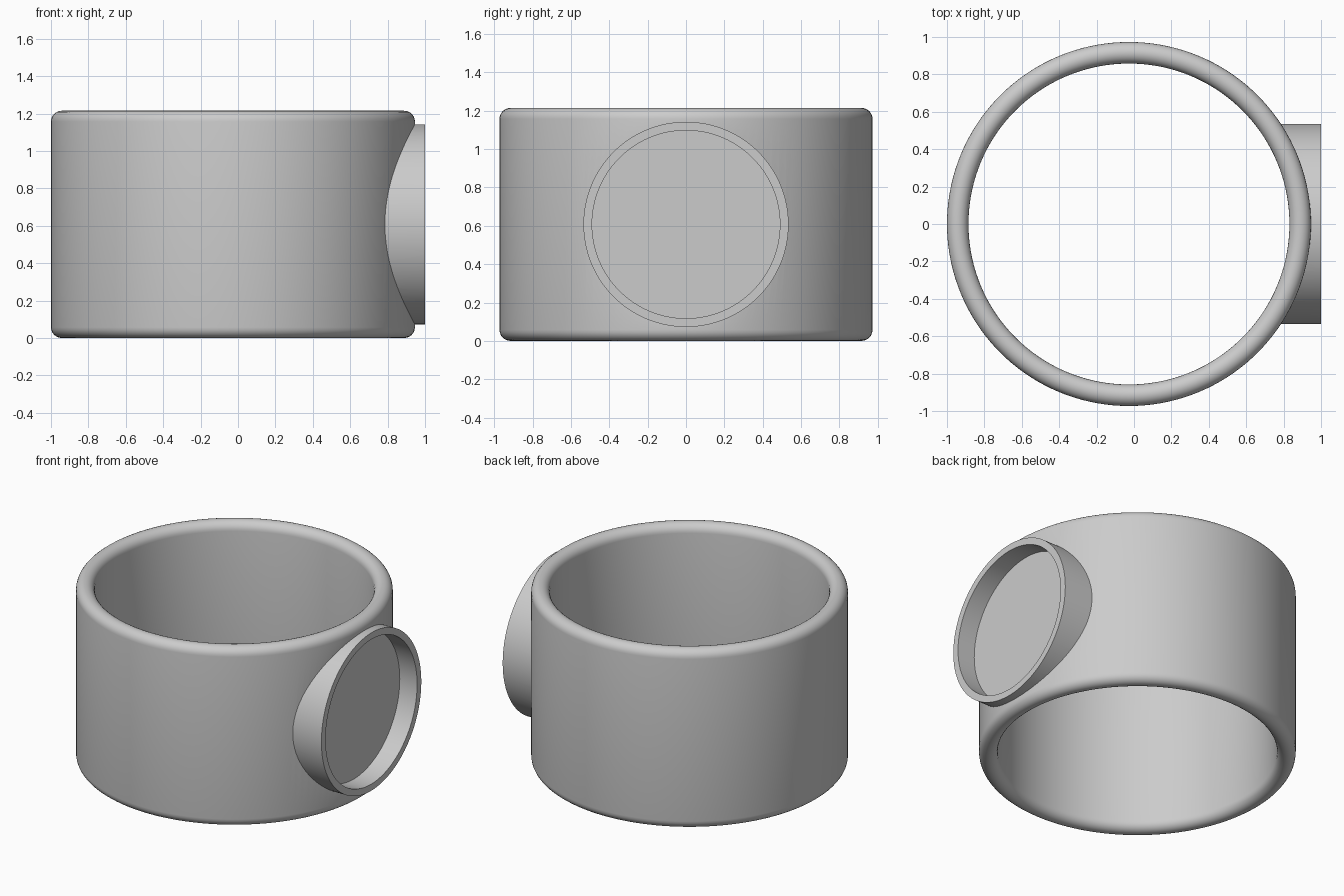
import bpy, math

cube = bpy.data.objects.get("Cube")
if cube:
    bpy.data.objects.remove(cube, do_unlink=True)

CX, OUTER, INNER, HEIGHT = -0.027, 0.973, 0.858, 1.215
MID, ROUND = HEIGHT / 2, (OUTER - INNER) / 2

grey = bpy.data.materials.new("light grey")
grey.use_nodes = True
grey.diffuse_color = (0.6, 0.6, 0.6, 1)
grey.node_tree.nodes["Principled BSDF"].inputs["Base Color"].default_value = grey.diffuse_color


def lathe(name, profile, steps=144):
    """Spin a closed (radius, z) profile around the ring axis."""
    n = len(profile)
    verts = []
    for i in range(steps):
        a = math.tau * i / steps
        verts += [(CX + r * math.cos(a), r * math.sin(a), z) for r, z in profile]
    faces = []
    for i in range(steps):
        j = (i + 1) % steps
        for k in range(n):
            m = (k + 1) % n
            faces.append((i * n + k, j * n + k, j * n + m, i * n + m))
    mesh = bpy.data.meshes.new(name)
    mesh.from_pydata(verts, [], faces)
    mesh.materials.append(grey)
    obj = bpy.data.objects.new(name, mesh)
    bpy.context.collection.objects.link(obj)
    return obj


def side_cylinder(name, radius, x0, x1):
    """Cylinder lying along x at mid height."""
    bpy.ops.mesh.primitive_cylinder_add(
        vertices=128, radius=radius, depth=x1 - x0,
        location=((x0 + x1) / 2, 0, MID), rotation=(0, math.pi / 2, 0))
    obj = bpy.context.object
    obj.name = name
    obj.data.materials.append(grey)
    return obj


def combine(target, other, operation):
    """Apply a boolean and remove the helper."""
    bpy.ops.object.select_all(action='DESELECT')
    bpy.context.view_layer.objects.active = target
    target.select_set(True)
    mod = target.modifiers.new(operation, 'BOOLEAN')
    mod.operation, mod.object, mod.solver = operation, other, 'EXACT'
    bpy.ops.object.modifier_apply(modifier=mod.name)
    bpy.data.objects.remove(other, do_unlink=True)


# Ring wall with fully rounded top and bottom rims
mid_r = (OUTER + INNER) / 2
profile = []
for start, z in ((0, HEIGHT - ROUND), (math.pi, ROUND)):
    for i in range(13):
        a = start + math.pi * i / 12
        profile.append((mid_r + ROUND * math.cos(a), z + ROUND * math.sin(a)))
ring = lathe("ring_with_side_socket", profile)

# Side boss, trimmed so it ends inside the ring wall
boss = side_cylinder("side_boss", 0.535, 0.5, 1.0)
bpy.ops.mesh.primitive_cylinder_add(vertices=144, radius=mid_r, depth=2,
                                    location=(CX, 0, MID))
combine(boss, bpy.context.object, 'DIFFERENCE')
combine(ring, boss, 'UNION')

# Flat-bottomed round recess in the boss
combine(ring, side_cylinder("recess_cutter", 0.49, 0.87, 1.1), 'DIFFERENCE')

bpy.context.view_layer.objects.active = ring
ring.select_set(True)
bpy.ops.object.shade_smooth_by_angle(angle=math.radians(30))
